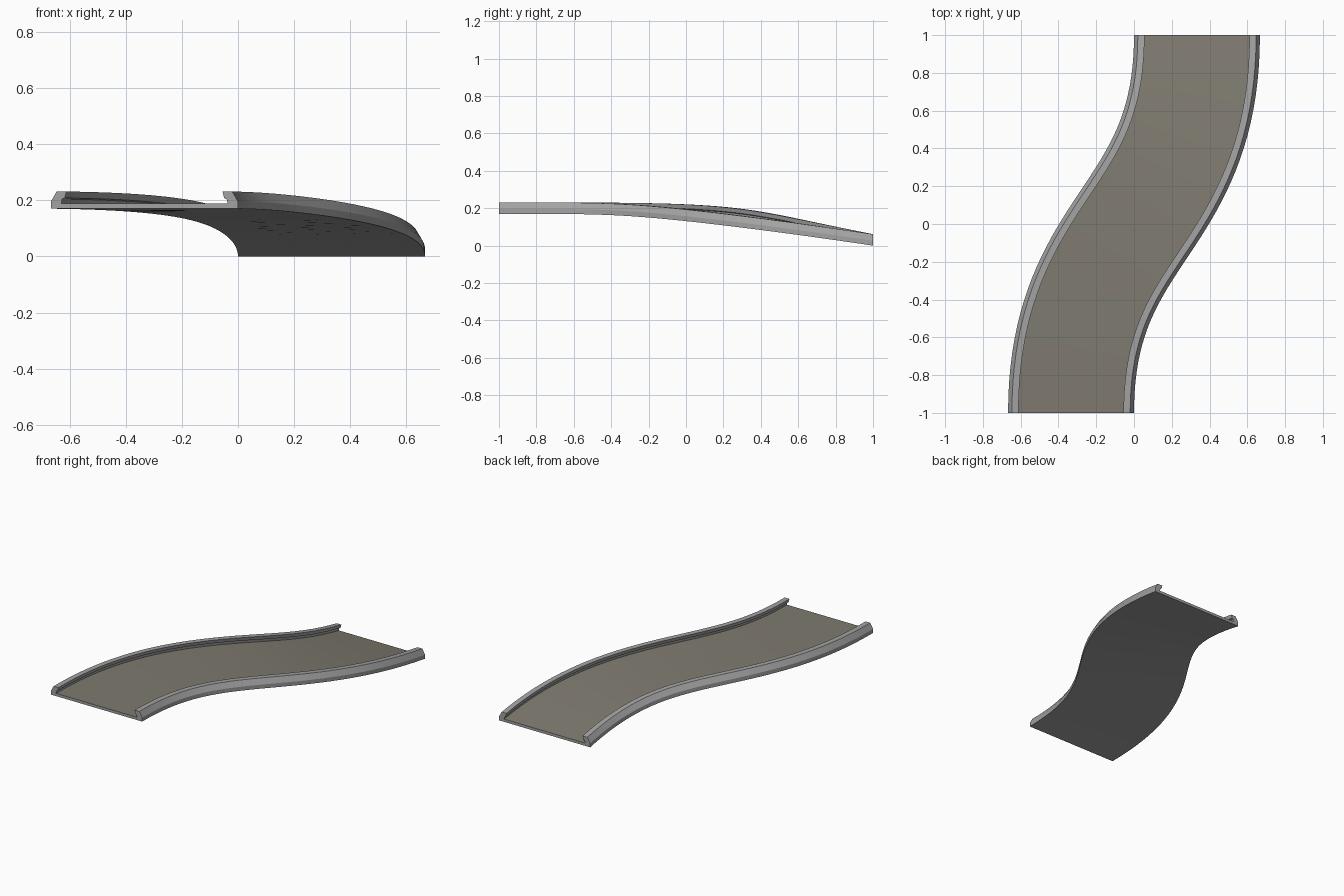
import bpy, bmesh, math
from mathutils import Vector

if "Cube" in bpy.data.objects:
    bpy.data.objects.remove(bpy.data.objects["Cube"])

SEG = 40


def material(name, rgb):
    m = bpy.data.materials.new(name)
    m.diffuse_color = (*rgb, 1)
    m.use_nodes = True
    m.node_tree.nodes["Principled BSDF"].inputs["Base Color"].default_value = m.diffuse_color
    return m


frame_grey = material("frame grey", (0.36, 0.36, 0.36))
floor_olive = material("floor olive grey", (0.21, 0.195, 0.16))

# S-shaped centre line that drops towards the back
P = [Vector(p) for p in ((-1/3, -1, 0.17), (-1/3, 0, 0.17), (1/3, 0, 0.17), (1/3, 1, 0))]


def path(t):
    s = 1 - t
    pos = P[0]*s**3 + P[1]*3*s*s*t + P[2]*3*s*t*t + P[3]*t**3
    tan = (P[1]-P[0])*s*s + (P[2]-P[1])*2*s*t + (P[3]-P[2])*t*t
    side = Vector((tan.y, -tan.x, 0)).normalized()
    return pos, side


def sweep(name, profile, mats, floor_edge=None):
    """Sweep a closed (side, height) profile along the path and cap both ends."""
    bm = bmesh.new()
    rings = []
    for i in range(SEG + 1):
        pos, side = path(i / SEG)
        rings.append([bm.verts.new(pos + side*u + Vector((0, 0, z))) for u, z in profile])
    n = len(profile)
    for a, b in zip(rings, rings[1:]):
        for j in range(n):
            k = (j + 1) % n
            f = bm.faces.new((a[j], a[k], b[k], b[j]))
            f.material_index = 1 if j == floor_edge else 0
    bm.faces.new(rings[0])
    bm.faces.new(rings[-1][::-1])
    bmesh.ops.recalc_face_normals(bm, faces=bm.faces)
    me = bpy.data.meshes.new(name)
    bm.to_mesh(me)
    bm.free()
    for m in mats:
        me.materials.append(m)
    ob = bpy.data.objects.new(name, me)
    bpy.context.collection.objects.link(ob)
    bpy.context.view_layer.objects.active = ob
    ob.select_set(True)
    bpy.ops.object.shade_smooth_by_angle(angle=math.radians(25))
    ob.select_set(False)
    return ob


# Channel: thin bed with a leaning, lipped rail on each side
right = [(0.296, 0.018), (0.293, 0.034), (0.284, 0.038), (0.278, 0.061),
         (0.313, 0.061), (0.3333, 0.026), (0.3333, 0.0)]
left = [(-u, z) for u, z in reversed(right)]
profile = left + right
sweep("curved_channel", profile, [frame_grey, floor_olive], floor_edge=len(left) - 1)
